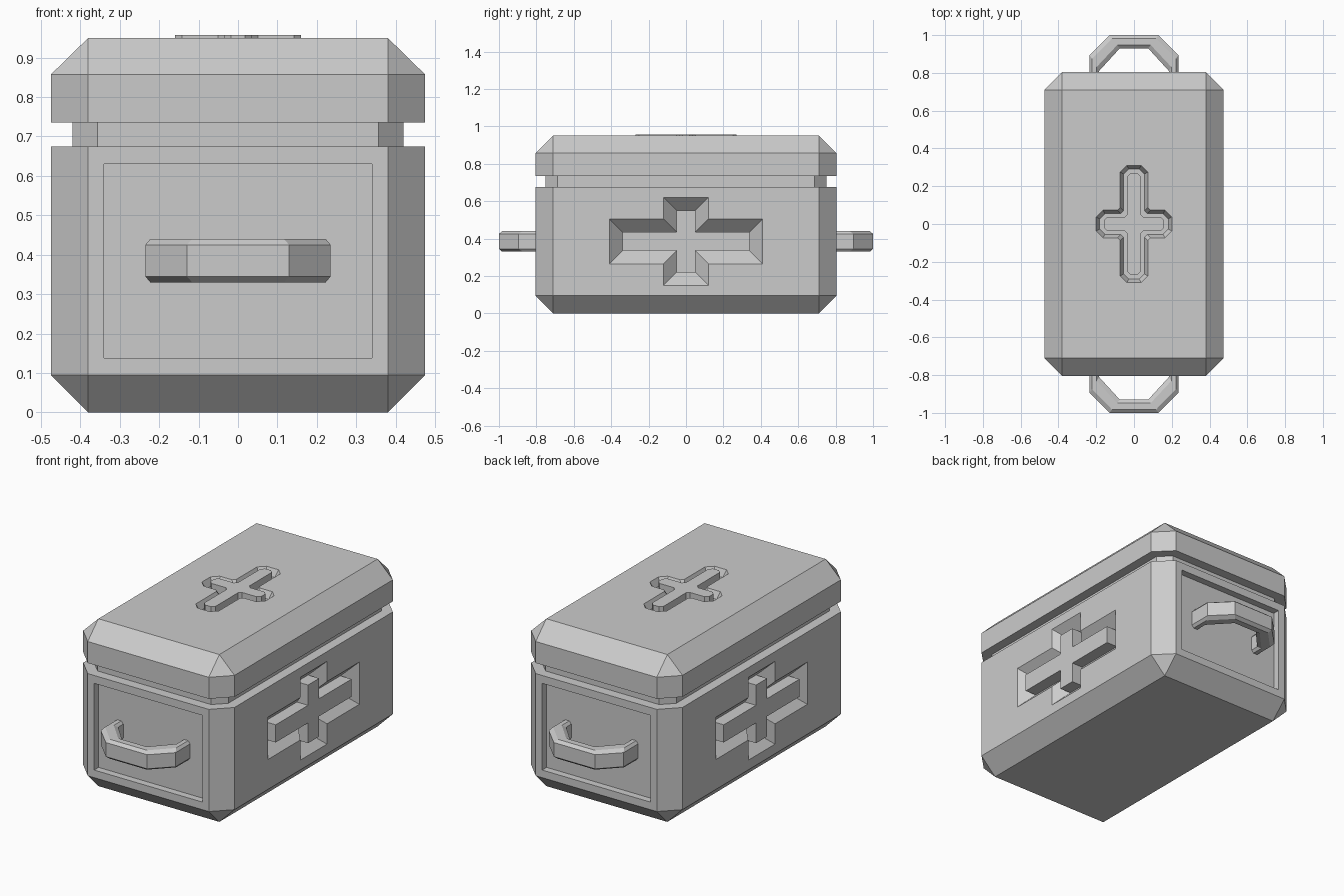
import bpy, bmesh

if "Cube" in bpy.data.objects:
    bpy.data.objects.remove(bpy.data.objects["Cube"])

def loft(name, rings):
    """Skin matching closed rings of 3D points and cap both ends."""
    bm = bmesh.new()
    vs = [[bm.verts.new(p) for p in r] for r in rings]
    n = len(rings[0])
    for a, b in zip(vs, vs[1:]):
        for i in range(n):
            j = (i + 1) % n
            bm.faces.new((a[i], a[j], b[j], b[i]))
    bm.faces.new(vs[0][::-1])
    bm.faces.new(vs[-1])
    bmesh.ops.remove_doubles(bm, verts=bm.verts, dist=1e-5)
    bmesh.ops.recalc_face_normals(bm, faces=bm.faces)
    me = bpy.data.meshes.new(name)
    bm.to_mesh(me)
    bm.free()
    ob = bpy.data.objects.new(name, me)
    bpy.context.collection.objects.link(ob)
    return ob

def cut(target, cutter):
    """Subtract the cutter and discard it."""
    m = target.modifiers.new("cut", 'BOOLEAN')
    m.operation, m.solver, m.object = 'DIFFERENCE', 'EXACT', cutter
    bpy.context.view_layer.objects.active = target
    bpy.ops.object.modifier_apply(modifier=m.name)
    bpy.data.objects.remove(cutter)

def four_way(q):
    """Mirror a first-quadrant outline into all four quadrants."""
    return (q + [(-x, y) for x, y in q[::-1]] + [(-x, -y) for x, y in q]
            + [(x, -y) for x, y in q[::-1]])

def octagon(hx, hy, c, z):
    return [(x, y, z) for x, y in four_way([(hx, hy - c), (hx - c, hy)])]

def cross(a, b, wa, wb, c=0.0, i=0.0):
    return four_way([(a, wa - c), (a - c, wa), (wb + i, wa),
                     (wb, wa + i), (wb, b - c), (wb - c, b)])

# Chamfered case: lower box, seam groove and lid
case = loft("case_body", [
    octagon(.38, .71, 0, 0), octagon(.475, .805, .095, .095),
    octagon(.475, .805, .095, .675), octagon(.42, .75, .063, .675),
    octagon(.42, .75, .063, .735), octagon(.475, .805, .095, .735),
    octagon(.475, .805, .095, .857), octagon(.38, .71, 0, .95)])

for s, side, end in ((-1, "left", "front"), (1, "right", "back")):
    # Recessed end panel
    panel = [(-.34, .138), (.34, .138), (.34, .63), (-.34, .63)]
    cut(case, loft("panel_cutter", [[(x, s * y, z) for x, z in panel]
                                    for y in (.765, .9)]))

    # Side cross: sloped moat around a flush cross
    def on_side(outline, h):
        return [(s * (.475 + h), u, .385 + v) for u, v in outline]
    outer = cross(.41, .235, .12, .12)
    inner = cross(.34, .165, .05, .05)
    cut(case, loft("side_cross_cutter", [on_side(outer, .03), on_side(outer, 0),
                                         on_side(inner, -.07)]))
    loft(side + "_cross", [on_side(inner, -.075), on_side(inner, 0)])

    # Carry handle: chamfered section swept along an angular arch
    half = [((.235, .75), (.185, .75)), ((.235, .895), (.185, .81)),
            ((.13, 1.0), (.075, .93))]
    path = half + [((-ox, oy), (-ix, iy)) for (ox, oy), (ix, iy) in half[::-1]]
    section = [(0, .33 + .015), (0, .425), (.25, .44), (.75, .44),
               (1, .425), (1, .345), (.75, .33), (.25, .33)]
    loft(end + "_handle", [[(o[0] + (i[0] - o[0]) * t, s * (o[1] + (i[1] - o[1]) * t), z)
                            for t, z in section] for o, i in path])

# Lid cross: moat with clipped corners around a slightly raised cross
def on_top(outline, z):
    return [(x, y, z) for x, y in outline]

rim = cross(.2, .31, .073, .073, .035, .015)
floor = cross(.182, .292, .055, .055, .028, .015)
top = cross(.16, .27, .036, .036, .018, .015)
cut(case, loft("lid_cross_cutter", [on_top(rim, .98), on_top(rim, .95), on_top(floor, .91)]))
loft("lid_cross", [on_top(top, .905), on_top(top, .957)])
